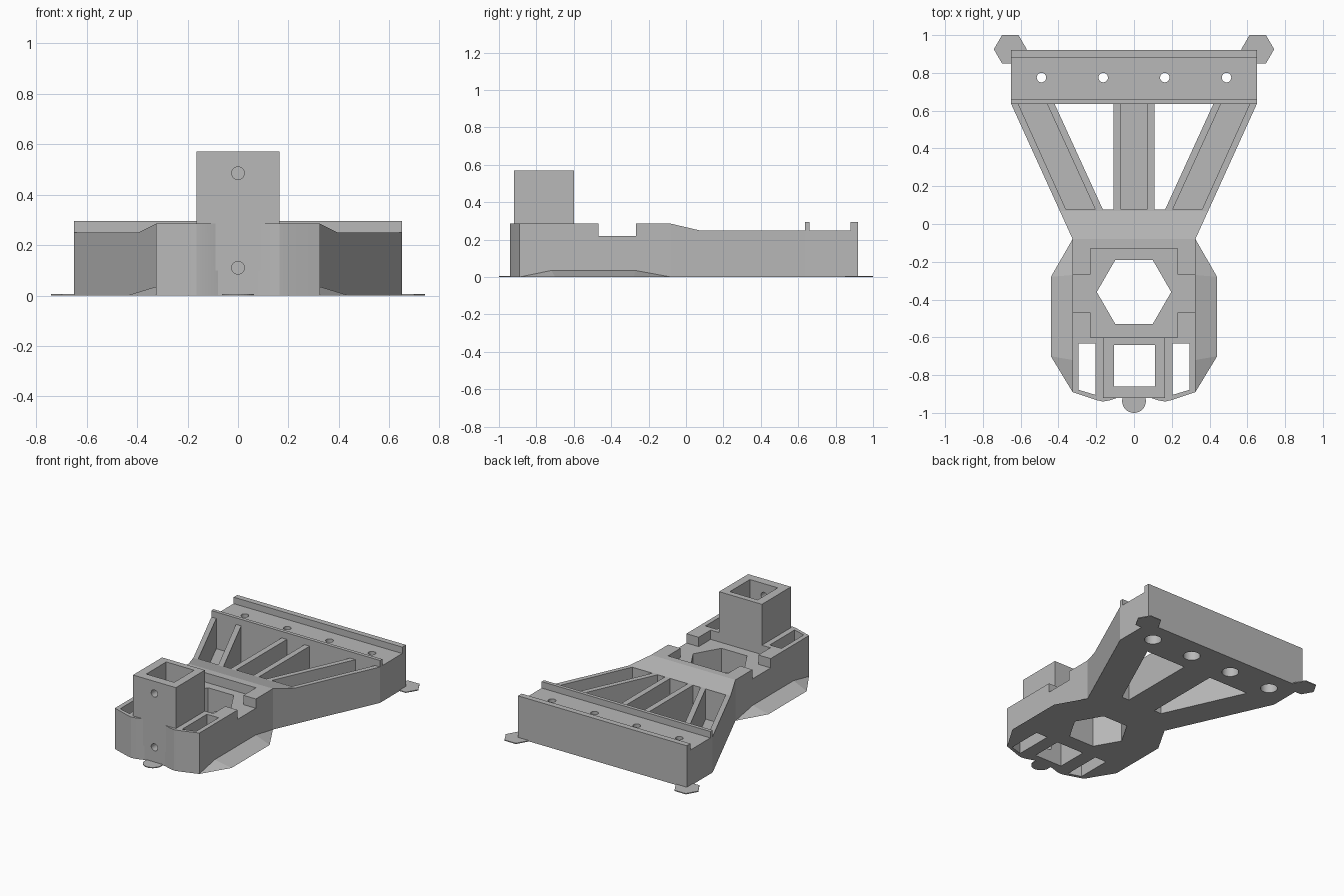
import bpy
import bmesh
from math import cos, sin, tau, radians
from mathutils import Vector

if "Cube" in bpy.data.objects:
    bpy.data.objects.remove(bpy.data.objects["Cube"], do_unlink=True)

grey = bpy.data.materials.new("plain grey")
grey.use_nodes = True
grey.diffuse_color = (0.48, 0.48, 0.48, 1)
grey.node_tree.nodes["Principled BSDF"].inputs["Base Color"].default_value = grey.diffuse_color


def finish(name, bm):
    bmesh.ops.recalc_face_normals(bm, faces=bm.faces)
    mesh = bpy.data.meshes.new(name)
    bm.to_mesh(mesh)
    bm.free()
    mesh.materials.append(grey)
    obj = bpy.data.objects.new(name, mesh)
    bpy.context.collection.objects.link(obj)
    return obj


def prism(name, points, low, high, axis="z"):
    """Extrude a flat outline along an axis."""
    place = {"z": lambda a, b, h: (a, b, h),
             "x": lambda a, b, h: (h, a, b),
             "y": lambda a, b, h: (a, h, b)}[axis]
    bm = bmesh.new()
    face = bm.faces.new([bm.verts.new(place(a, b, low)) for a, b in points])
    move = Vector(place(0, 0, high - low))
    grown = bmesh.ops.extrude_face_region(bm, geom=[face])["geom"]
    bmesh.ops.translate(bm, vec=move, verts=[g for g in grown if isinstance(g, bmesh.types.BMVert)])
    return finish(name, bm)


def rect(x0, x1, y0, y1):
    return [(x0, y0), (x1, y0), (x1, y1), (x0, y1)]


def ring(x, y, radius, sides=32):
    return [(x + radius * cos(tau * i / sides), y + radius * sin(tau * i / sides)) for i in range(sides)]


def flip(points):
    return [(-x, y) for x, y in points]


def combine(target, other, operation):
    mod = target.modifiers.new("combine", "BOOLEAN")
    mod.operation = operation
    mod.solver = "EXACT"
    mod.object = other
    bpy.context.view_layer.update()
    graph = bpy.context.evaluated_depsgraph_get()
    mesh = bpy.data.meshes.new_from_object(target.evaluated_get(graph))
    target.modifiers.remove(mod)
    target.data = mesh
    bpy.data.objects.remove(other, do_unlink=True)


def cut(target, points, low, high, axis="z"):
    combine(target, prism("cutter", points, low, high, axis), "DIFFERENCE")


# Main bracket: plan outline trimmed by the stepped side profile
half = [(0.08, -0.917), (0.13, -0.934), (0.165, -0.94), (0.2, -0.932), (0.325, -0.89),
        (0.325, -0.08), (0.65, 0.635), (0.65, 0.92)]
bracket = prism("bracket_body", half + flip(half)[::-1], 0, 0.4)
side = [(-1.1, -0.1), (-1.1, 0.285), (-0.08, 0.285), (0.07, 0.25), (0.635, 0.25), (0.635, 0.295),
        (0.66, 0.295), (0.66, 0.25), (0.88, 0.25), (0.88, 0.295), (1, 0.295), (1, -0.1)]
combine(bracket, prism("side_profile", side, -1, 1, "x"), "INTERSECT")

# Cross-shaped nut recess
cut(bracket, rect(-0.23, 0.23, -0.6, -0.13), 0.22, 0.5)
cut(bracket, rect(-0.5, 0.5, -0.468, -0.268), 0.22, 0.5)

# Square socket tower
combine(bracket, prism("tower", rect(-0.165, 0.165, -0.92, -0.6), 0.1, 0.57), "UNION")
cut(bracket, rect(-0.105, 0.11, -0.86, -0.64), -0.1, 0.7)
for z in (0.11, 0.485):
    cut(bracket, ring(0, z, 0.025), -1.1, -0.75, "y")

# Hexagonal through hole
cut(bracket, ring(0, -0.36, 0.197, 6), -0.1, 0.5)

# Front pockets, open triangles and strut channels on both sides
pocket = [(0.203, -0.632), (0.293, -0.632), (0.293, -0.878), (0.203, -0.905)]
opening = [(0.108, 0.635), (0.42, 0.635), (0.165, 0.077), (0.108, 0.077)]
channel = [(0.46, 0.635), (0.612, 0.635), (0.36, 0.077), (0.205, 0.077)]
for mirror in (list, flip):
    cut(bracket, mirror(pocket), -0.1, 0.5)
    cut(bracket, mirror(opening), -0.1, 0.5)
    cut(bracket, mirror(channel), 0.04, 0.5)
cut(bracket, rect(-0.068, 0.068, 0.077, 0.635), 0.04, 0.5)

# Screw holes with wide counterbores underneath
for x in (-0.49, -0.163, 0.163, 0.49):
    cut(bracket, ring(x, 0.775, 0.025), -0.1, 0.5)
    cut(bracket, ring(x, 0.775, 0.055), -0.1, 0.15)

# Sloping skirts along the front body
for sign, label in ((1, "left"), (-1, "right")):
    bm = bmesh.new()
    for x, y, z in ((0.325, -0.89, 0), (0.44, -0.7, 0), (0.44, -0.28, 0), (0.325, -0.08, 0),
                    (0.325, -0.72, 0.035), (0.325, -0.27, 0.035)):
        bm.verts.new((sign * x, y, z))
    bmesh.ops.convex_hull(bm, input=bm.verts)
    finish(label + "_skirt", bm)

    # Thin rear corner pads
    prism(label + "_rear_pad", ring(sign * 0.655, 0.925, 0.087, 6), 0, 0.006)

# Thin front pad, only its exposed part
pad = [(x, min(y, -0.9)) for x, y in ring(0, -0.937, 0.063)]
prism("front_pad", pad, 0, 0.006)

# Smooth the round holes, keep every corner crisp
bpy.ops.object.select_all(action="DESELECT")
bracket.select_set(True)
bpy.context.view_layer.objects.active = bracket
bpy.ops.object.shade_smooth_by_angle(angle=radians(12))
